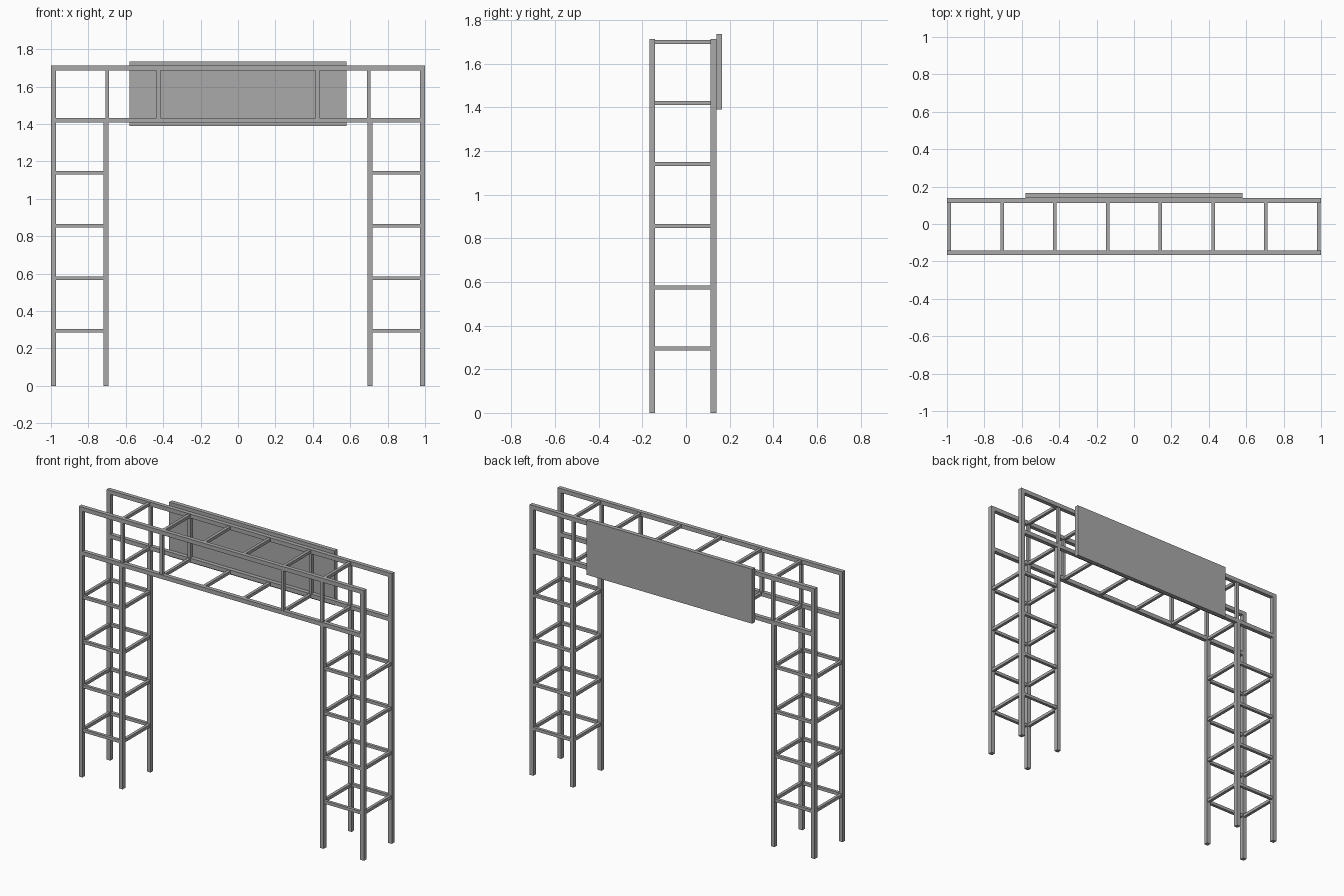
import bpy

cube = bpy.data.objects.get("Cube")
if cube:
    bpy.data.objects.remove(cube, do_unlink=True)

metal = bpy.data.materials.new("grey metal")
metal.use_nodes = True
metal.diffuse_color = (0.4, 0.4, 0.4, 1)
metal.node_tree.nodes["Principled BSDF"].inputs["Base Color"].default_value = (0.4, 0.4, 0.4, 1)


def box(name, x, y, z):
    """Box spanning the (low, high) pair given on each axis."""
    bpy.ops.mesh.primitive_cube_add(size=1, location=[sum(s) / 2 for s in (x, y, z)])
    ob = bpy.context.object
    ob.name = name
    ob.scale = [s[1] - s[0] for s in (x, y, z)]
    bpy.ops.object.transform_apply(location=False, rotation=False, scale=True)
    ob.data.materials.append(metal)


def around(c, width):
    return (c - width / 2, c + width / 2)


TUBE, BAR = 0.026, 0.019
OUTER, INNER = 0.987, 0.705
FRONT, BACK = -0.154, 0.126
LOW, HIGH = 1.42, 1.70
rungs = [0.295, 0.575, 0.857, 1.14]
gap = (FRONT + TUBE / 2, BACK - TUBE / 2)

for row, y in (("front", FRONT), ("back", BACK)):
    depth = around(y, TUBE)
    # long beams
    box(row + "_top_beam", (-1, 1), depth, around(HIGH, TUBE))
    box(row + "_lower_beam", (-1 + TUBE, 1 - TUBE), depth, around(LOW, TUBE))
    for side, s in (("left", 1), ("right", -1)):
        tag = f"{side}_{row}_"
        # legs
        box(tag + "outer_leg", around(s * OUTER, TUBE), depth, (0, HIGH - TUBE / 2))
        box(tag + "inner_leg", around(s * INNER, TUBE), depth, (0, LOW - TUBE / 2))
        # short posts between the beams
        for x in (0.70, 0.425):
            box(tag + "post", around(s * x, BAR), around(y, BAR),
                (LOW + TUBE / 2, HIGH - TUBE / 2))
        # ladder rungs along the width
        for z in rungs:
            span = sorted((s * (INNER + TUBE / 2), s * (OUTER - TUBE / 2)))
            box(tag + "rung", span, around(y, BAR), around(z, BAR))

for side, s in (("left", 1), ("right", -1)):
    # ladder rungs along the depth
    for x in (INNER, OUTER):
        for z in rungs:
            box(side + "_side_rung", around(s * x, BAR), gap, around(z, BAR))
    # cross bars joining the beams
    for x in (0.14, 0.423, INNER):
        for z in (LOW, HIGH):
            box(side + "_cross_bar", around(s * x, BAR), gap, around(z, BAR))

# sign board on the back
box("sign_board", (-0.58, 0.58), (BACK + TUBE / 2, 0.166), (1.39, 1.735))
